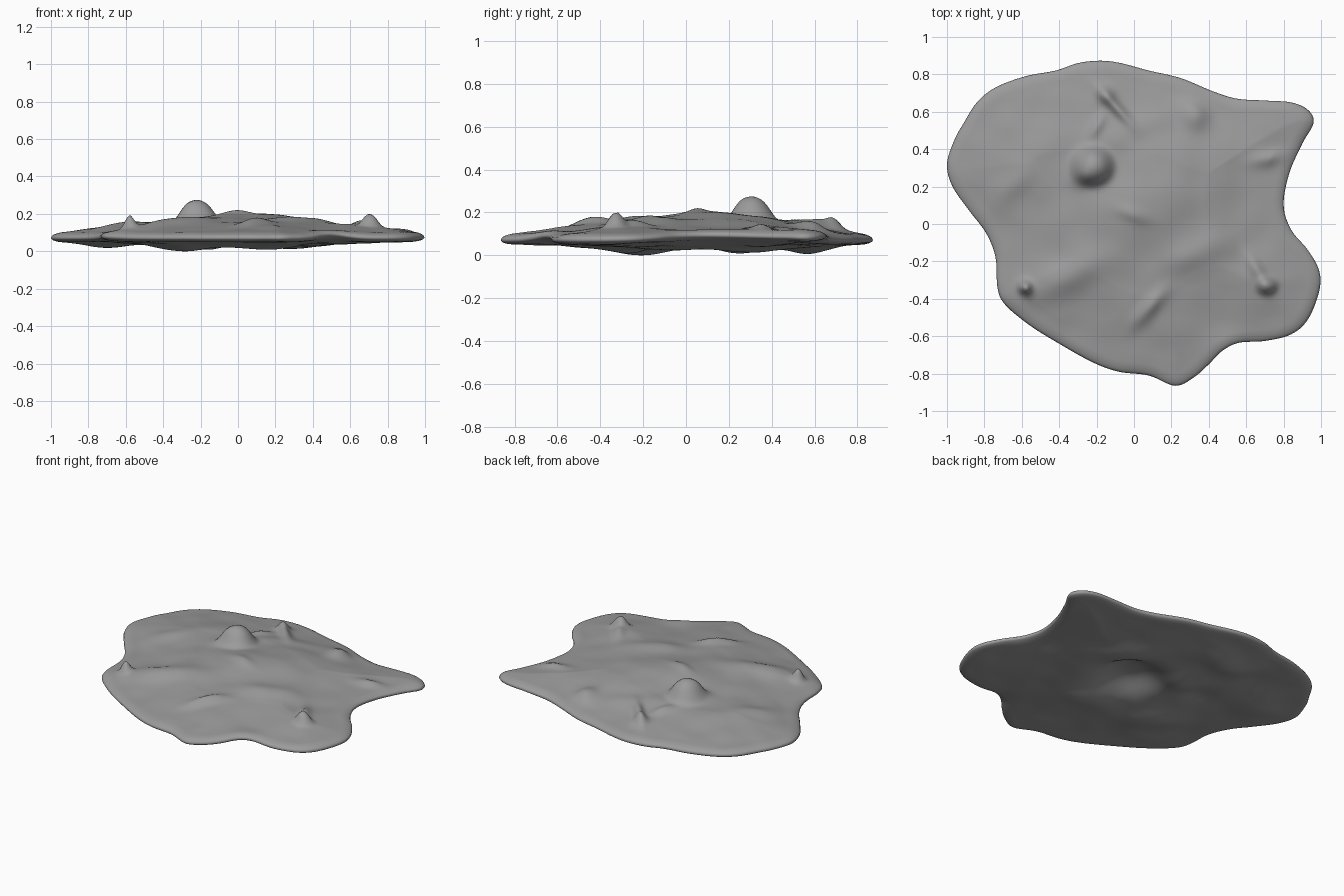
import bpy, bmesh, math
from mathutils import Vector, noise, kdtree

if "Cube" in bpy.data.objects:
    bpy.data.objects.remove(bpy.data.objects["Cube"])

# Outline of the slab seen from above, counter-clockwise
OUTLINE = [(.80, .10), (.83, .27), (.90, .43), (.96, .54), (.93, .61), (.84, .65), (.70, .66),
           (.55, .67), (.42, .71), (.25, .78), (.08, .82), (-.07, .86), (-.18, .873), (-.30, .86),
           (-.42, .82), (-.58, .79), (-.74, .73), (-.84, .65), (-.91, .54), (-.96, .45), (-1.0, .32),
           (-.97, .20), (-.88, .07), (-.79, -.05), (-.74, -.18), (-.73, -.34), (-.69, -.43),
           (-.56, -.54), (-.40, -.64), (-.22, -.74), (-.08, -.79), (.08, -.81), (.22, -.865),
           (.32, -.82), (.40, -.75), (.47, -.68), (.56, -.635), (.70, -.625), (.84, -.59),
           (.93, -.51), (.99, -.36), (.99, -.25), (.93, -.14), (.84, -.03)]
SUB, RINGS = 6, 75


def smooth_loop(pts, sub):
    out, n = [], len(pts)
    for i in range(n):
        a, b, c, d = (Vector(pts[(i + k) % n]) for k in (-1, 0, 1, 2))
        for j in range(sub):
            t = j / sub
            out.append(.5 * (2 * b + (c - a) * t + (2 * a - 5 * b + 4 * c - d) * t * t
                             + (3 * b - a - 3 * c + d) * t ** 3))
    return out


def bump(x, y, cx, cy, h, rx, ry=None, deg=0, p=1.0):
    ry = ry or rx
    c, s = math.cos(math.radians(deg)), math.sin(math.radians(deg))
    u, v = (x - cx) * c + (y - cy) * s, (y - cy) * c - (x - cx) * s
    return h * math.exp(-((u / rx) ** 2 + (v / ry) ** 2) ** p)


# Raised lumps and ridges: x, y, height, radii, angle, steepness
TOP = [(.06, .11, .054, .34, .25, 40), (0, .05, .016, .09, .04, -20),
       (-.22, .31, .085, .10, .095, 0, 2), (-.22, .31, .025, .06), (-.29, .24, .02, .05),
       (-.58, -.34, .065, .033), (.71, -.33, .05, .05, .04, 0, 1.5), (.66, -.25, .03, .10, .035, -60),
       (-.10, .63, .04, .12, .03, -48), (-.15, .69, .03, .045), (-.20, .52, .02, .07, .03, 60),
       (.33, .58, .04, .07, .08), (.10, .55, .015, .22, .07, 25), (.73, .35, .022, .10, .04, 10),
       (.08, -.45, .03, .12, .04, 50), (.32, -.16, .025, .20, .08, 25),
       (-.38, -.30, .03, .25, .09, 28), (-.64, .21, .018, .14, .07, 45)]
# Lumps below, with hollows as negative heights
BOTTOM = [(-.25, .58, .036, .20, .11, 10), (-.30, -.22, .038, .20, .12, -45),
          (.28, .30, .028, .26, .10, 135), (-.12, -.12, .012, .20, .10, 135),
          (.15, -.28, .026, .18, .12), (.36, -.05, .014, .12), (-.70, .30, .022, .15),
          (-.15, .25, .03, .14), (.09, .07, -.075, .19, .19, 0, 1.5),
          (-.48, .52, -.020, .12), (-.36, .17, -.020, .11)]
RIM = [(.8, .1, .022, .22, .35), (.5, -.66, .02, .12), (-.73, -.30, .008, .2), (.8, .6, .015, .25)]

edge = smooth_loop(OUTLINE, SUB)
tree = kdtree.KDTree(len(edge) * 4)
for i, p in enumerate(smooth_loop(OUTLINE, SUB * 4)):
    tree.insert((p.x, p.y, 0), i)
tree.balance()


def height(x, y, side):
    d = tree.find((x, y, 0))[2]
    e = min(1, d / .06)
    nose = math.sqrt(max(0, 1 - (1 - e) ** 2))
    k = min(1, d / .42)
    rise = k * k * (3 - 2 * k) * .4 + k * .6
    fade = min(1, d / .12)
    z = .076 + sum(bump(x, y, *b) for b in RIM) * (1 - rise)
    n = noise.noise(Vector((x * 6, y * 6, side * 7))) * .007
    if side > 0:
        return z + .024 * nose + .057 * rise + fade * (n + sum(bump(x, y, *b) for b in TOP))
    return z - .020 * nose - .014 * rise + fade * (n - sum(bump(x, y, *b) for b in BOTTOM))


# Slab: rings from the centre to the rim on both sides, sharing the rim
bm = bmesh.new()
N = len(edge)
rim = [bm.verts.new((p.x, p.y, height(p.x, p.y, 1))) for p in edge]
for side in (1, -1):
    centre = bm.verts.new((0, 0, height(0, 0, side)))
    prev = None
    for r in range(1, RINGS + 1):
        u = r / RINGS
        t = u * (1.6 - .6 * u)
        ring = rim if r == RINGS else [
            bm.verts.new((p.x * t, p.y * t, height(p.x * t, p.y * t, side))) for p in edge]
        for i in range(N):
            j = (i + 1) % N
            f = [centre, ring[i], ring[j]] if prev is None else [prev[i], ring[i], ring[j], prev[j]]
            bm.faces.new(f if side > 0 else f[::-1])
        prev = ring

# Rest on the ground
low = min(v.co.z for v in bm.verts)
for v in bm.verts:
    v.co.z -= low
for f in bm.faces:
    f.smooth = True
mesh = bpy.data.meshes.new("lumpy_slab")
bm.to_mesh(mesh)
bm.free()
slab = bpy.data.objects.new("lumpy_slab", mesh)
bpy.context.collection.objects.link(slab)

# Dark grey surface
mat = bpy.data.materials.new("dark_grey")
mat.diffuse_color = (.33, .33, .33, 1)
mat.use_nodes = True
mat.node_tree.nodes["Principled BSDF"].inputs["Base Color"].default_value = mat.diffuse_color
mesh.materials.append(mat)
